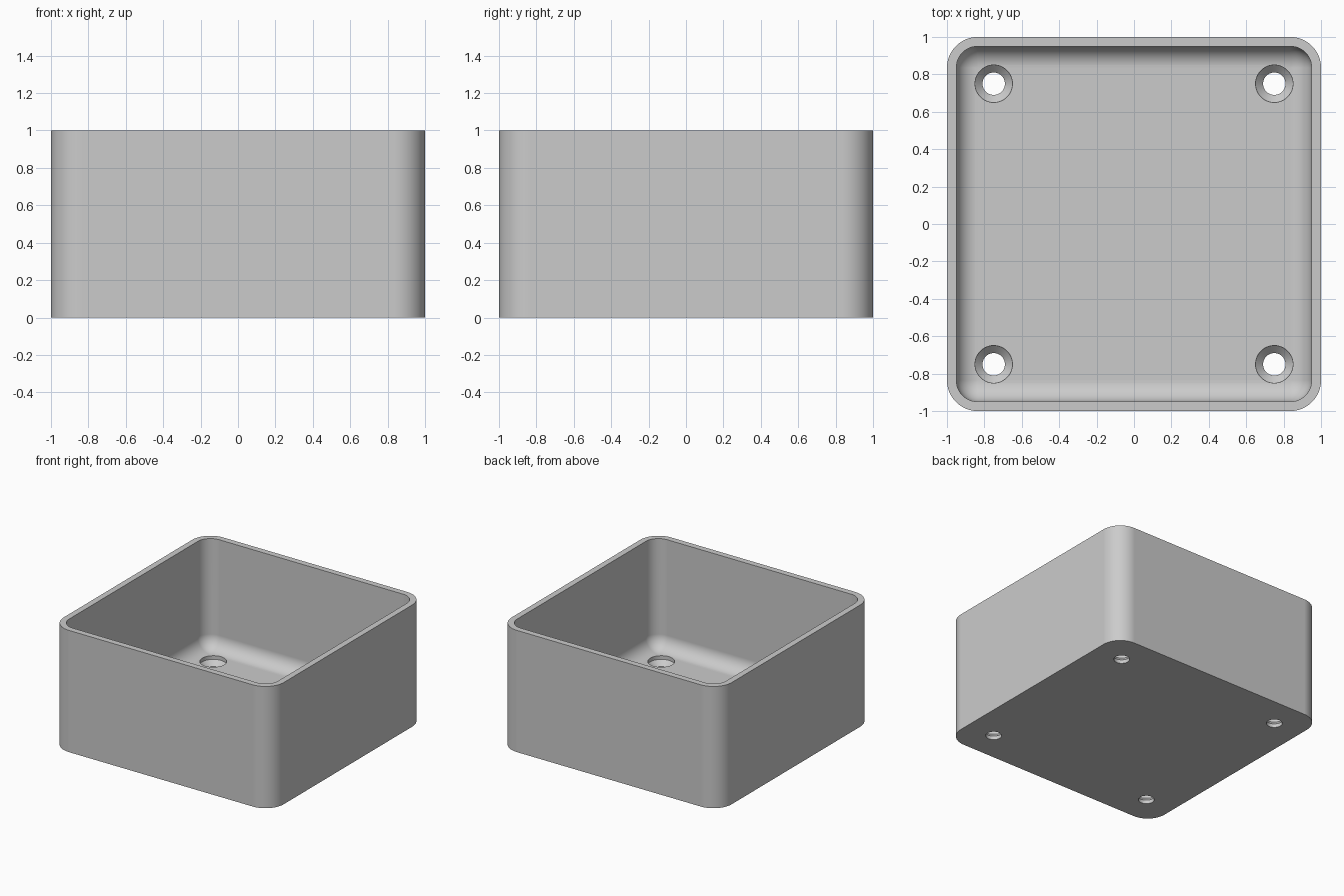
import bpy, bmesh
from math import sin, cos, pi, radians

cube = bpy.data.objects.get("Cube")
if cube:
    bpy.data.objects.remove(cube, do_unlink=True)

WALL, FLOOR, HEIGHT = 0.05, 0.1, 1.0
CORNER = 0.165              # outer corner radius
FILLET = CORNER - WALL      # inner corner and floor fillet radius
STEPS = 12

grey = bpy.data.materials.new("light grey")
grey.use_nodes = True
colour = (0.6, 0.6, 0.6, 1)
grey.diffuse_color = colour
grey.node_tree.nodes["Principled BSDF"].inputs["Base Color"].default_value = colour


def rounded_square(half, radius, z):
    """Points of a square with rounded corners, anticlockwise."""
    core = half - radius
    points = []
    for i, (sx, sy) in enumerate([(1, 1), (-1, 1), (-1, -1), (1, -1)]):
        for k in range(STEPS + 1):
            a = (i + k / STEPS) * pi / 2
            points.append((sx * core + radius * cos(a), sy * core + radius * sin(a), z))
    return points


def circle(x, y, radius, z, sides=48):
    return [(x + radius * cos(2 * pi * k / sides), y + radius * sin(2 * pi * k / sides), z)
            for k in range(sides)]


def loft(name, rings):
    """Closed solid through a stack of rings, capped at both ends."""
    bm = bmesh.new()
    loops = [[bm.verts.new(p) for p in ring] for ring in rings]
    n = len(loops[0])
    for low, high in zip(loops, loops[1:]):
        for k in range(n):
            j = (k + 1) % n
            bm.faces.new((low[k], low[j], high[j], high[k]))
    bm.faces.new(loops[0][::-1])
    bm.faces.new(loops[-1])
    bmesh.ops.remove_doubles(bm, verts=bm.verts, dist=1e-5)
    bmesh.ops.recalc_face_normals(bm, faces=bm.faces)
    mesh = bpy.data.meshes.new(name)
    bm.to_mesh(mesh)
    bm.free()
    mesh.materials.append(grey)
    obj = bpy.data.objects.new(name, mesh)
    bpy.context.collection.objects.link(obj)
    return obj


# Tray: outer skin, rim, inner wall, then the fillet rolling into the floor
inner = 1 - WALL
rings = [rounded_square(1, CORNER, 0), rounded_square(1, CORNER, HEIGHT),
         rounded_square(inner, FILLET, HEIGHT)]
for k in range(STEPS + 1):
    a = k / STEPS * pi / 2
    shrink = FILLET * (1 - cos(a))
    rings.append(rounded_square(inner - shrink, FILLET - shrink,
                                FLOOR + FILLET * (1 - sin(a))))
tray = loft("open_tray", rings)
bpy.context.view_layer.objects.active = tray
tray.select_set(True)

# Countersunk screw holes near the four corners
profile = [(0.06, -0.1), (0.06, 0.03), (0.1, 0.07), (0.1, 0.2)]
for x in (-0.75, 0.75):
    for y in (-0.75, 0.75):
        cutter = loft("screw_hole_cutter", [circle(x, y, r, z) for r, z in profile])
        cutter.hide_render = True
        cut = tray.modifiers.new("screw hole", 'BOOLEAN')
        cut.operation = 'DIFFERENCE'
        cut.solver = 'EXACT'
        cut.object = cutter
        bpy.ops.object.modifier_apply(modifier=cut.name)
        bpy.data.objects.remove(cutter, do_unlink=True)

# Smooth curves, crisp edges, flat large faces
bpy.ops.object.shade_smooth_by_angle(angle=radians(30))
weighted = tray.modifiers.new("weighted normals", 'WEIGHTED_NORMAL')
weighted.keep_sharp = True
